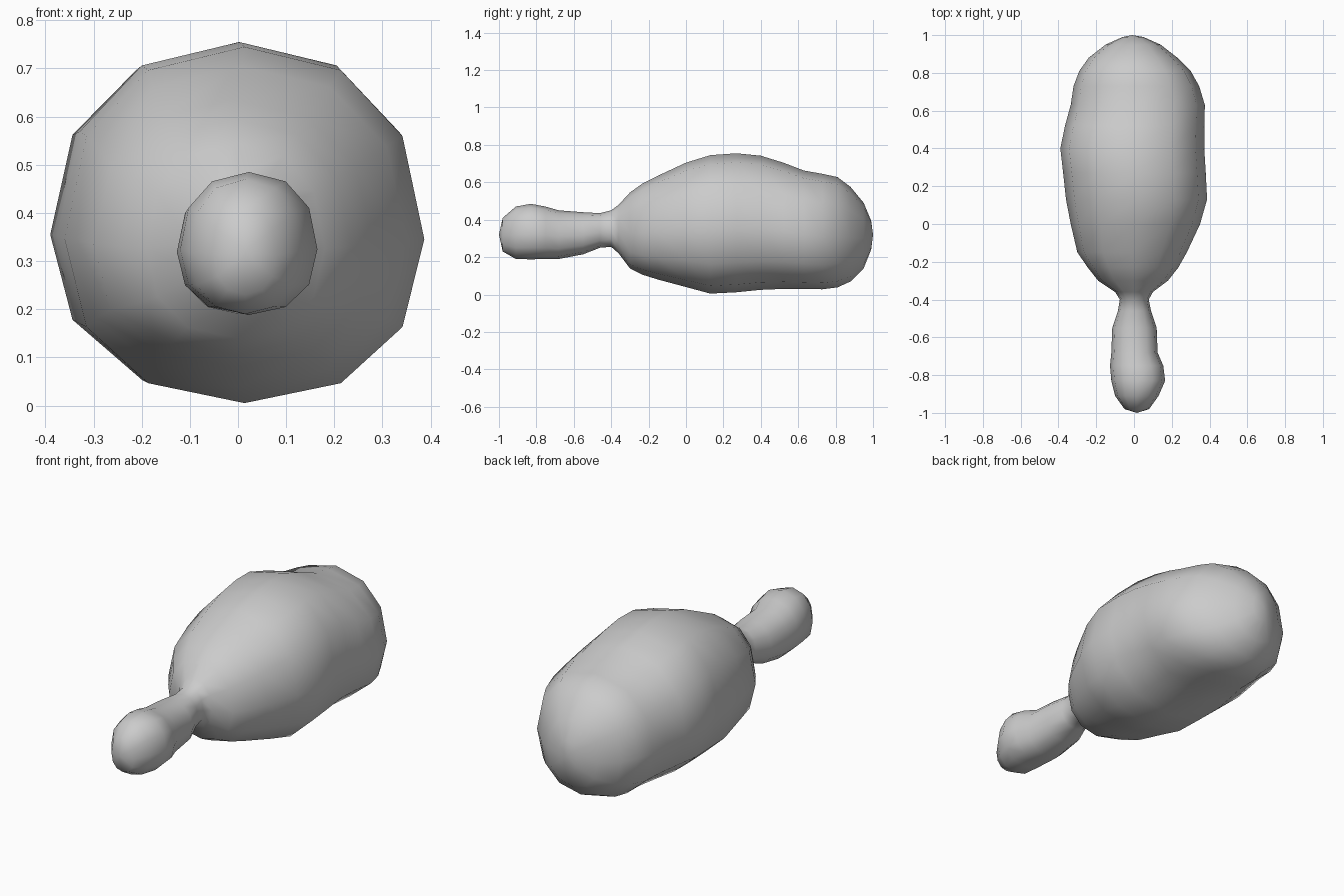
import bpy, bmesh
from math import sin, cos, tau, copysign

SIDES = 12
POWER = 0.9  # slightly fuller than an ellipse

# Stations along the drumstick: y, left x, right x, bottom z, top z
STATIONS = [
    (-0.98, -0.05, 0.08, 0.23, 0.41),
    (-0.91, -0.10, 0.13, 0.19, 0.47),
    (-0.83, -0.12, 0.165, 0.188, 0.485),
    (-0.75, -0.127, 0.155, 0.19, 0.47),
    (-0.68, -0.12, 0.125, 0.19, 0.45),
    (-0.55, -0.115, 0.12, 0.215, 0.44),
    (-0.46, -0.085, 0.09, 0.25, 0.435),
    (-0.40, -0.075, 0.078, 0.255, 0.45),
    (-0.36, -0.10, 0.10, 0.22, 0.48),
    (-0.30, -0.19, 0.18, 0.14, 0.545),
    (-0.23, -0.245, 0.235, 0.105, 0.595),
    (-0.15, -0.30, 0.28, 0.08, 0.635),
    (0.00, -0.335, 0.35, 0.04, 0.705),
    (0.13, -0.36, 0.387, 0.005, 0.745),
    (0.27, -0.375, 0.38, 0.012, 0.755),
    (0.40, -0.39, 0.372, 0.025, 0.742),
    (0.52, -0.365, 0.373, 0.03, 0.705),
    (0.63, -0.335, 0.375, 0.03, 0.663),
    (0.73, -0.32, 0.345, 0.028, 0.645),
    (0.81, -0.29, 0.30, 0.038, 0.628),
    (0.88, -0.24, 0.23, 0.07, 0.575),
    (0.95, -0.15, 0.14, 0.14, 0.49),
    (0.99, -0.06, 0.05, 0.24, 0.395),
]


def shaped(v):
    return copysign(abs(v) ** POWER, v) if abs(v) > 1e-6 else 0.0


def ring(bm, y, left, right, bottom, top):
    """Rounded section with its own reach on each of four sides."""
    cx = (left + right) / 2
    cz = bottom + (top - bottom) * 0.46
    verts = []
    for i in range(SIDES):
        s, c = shaped(sin(tau * i / SIDES)), shaped(cos(tau * i / SIDES))
        x = cx + s * (right - cx)
        z = cz + c * ((top - cz) if c > 0 else (cz - bottom))
        verts.append(bm.verts.new((x, y, z)))
    return verts


# Bone handle, neck and meat body as one continuous skin
bm = bmesh.new()
rings = [ring(bm, *s) for s in STATIONS]
for a, b in zip(rings, rings[1:]):
    for i in range(SIDES):
        j = (i + 1) % SIDES
        bm.faces.new((a[i], a[j], b[j], b[i]))

# Rounded end tips
for loop, tip in ((rings[0], (0.015, -1, 0.32)), (rings[-1], (-0.01, 1, 0.32))):
    v = bm.verts.new(tip)
    for i in range(SIDES):
        bm.faces.new((loop[i], loop[(i + 1) % SIDES], v))

bmesh.ops.recalc_face_normals(bm, faces=bm.faces)
for f in bm.faces:
    f.smooth = True
mesh = bpy.data.meshes.new("drumstick")
bm.to_mesh(mesh)
bm.free()
bpy.context.collection.objects.link(bpy.data.objects.new("drumstick", mesh))
